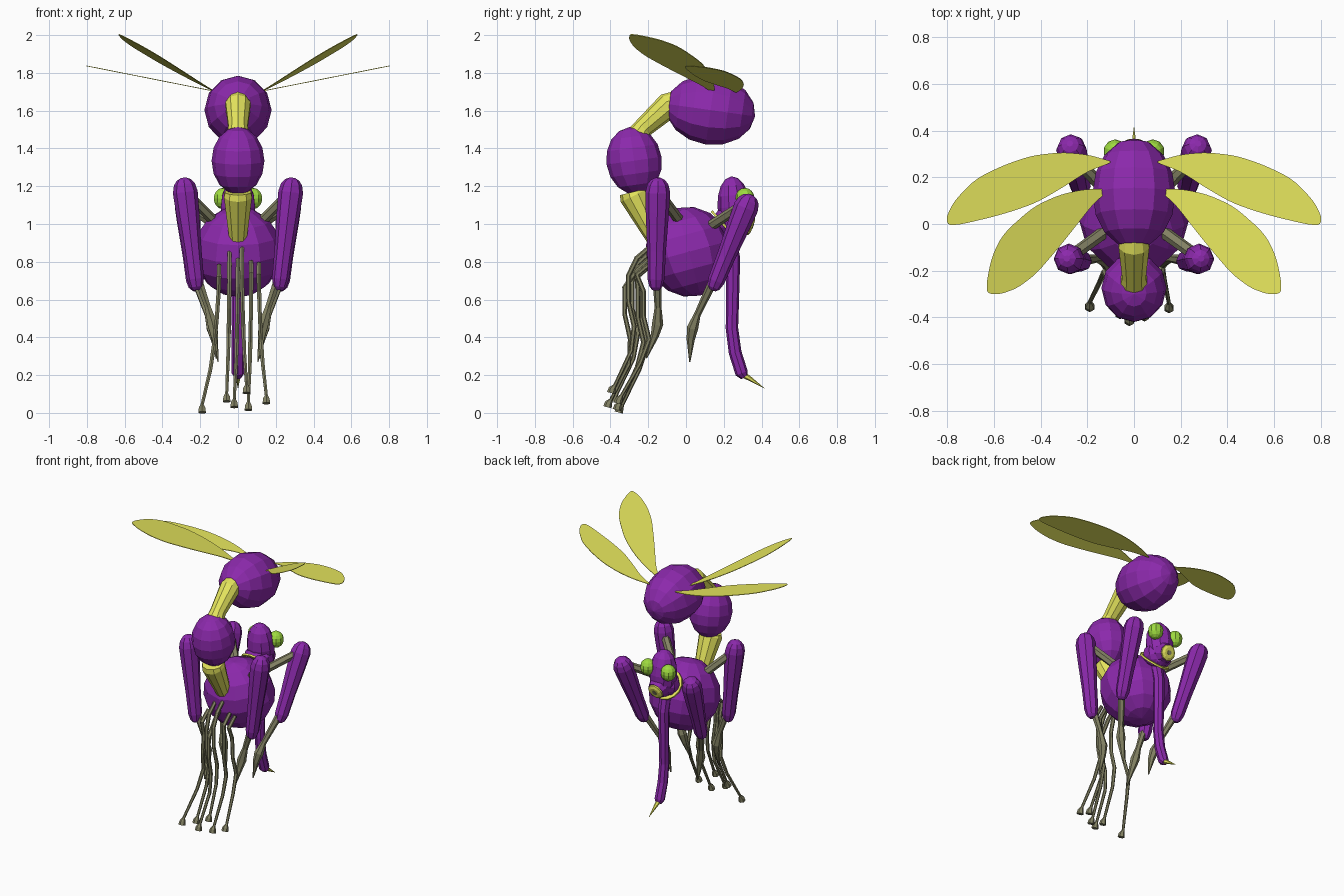
import bpy, bmesh, math
from mathutils import Vector, Matrix

old = bpy.data.objects.get("Cube")
if old:
    bpy.data.objects.remove(old)


def material(name, rgb):
    m = bpy.data.materials.new(name)
    m.use_nodes = True
    m.diffuse_color = (*rgb, 1)
    m.node_tree.nodes["Principled BSDF"].inputs["Base Color"].default_value = (*rgb, 1)
    return m


purple = material("purple", (0.26, 0.022, 0.41))
yellow = material("yellow", (0.79, 0.79, 0.11))
olive = material("olive grey", (0.235, 0.23, 0.13))
green = material("lime green", (0.34, 0.70, 0.05))


def finish(name, bm, mat):
    bmesh.ops.recalc_face_normals(bm, faces=bm.faces)
    me = bpy.data.meshes.new(name)
    bm.to_mesh(me)
    bm.free()
    me.materials.append(mat)
    ob = bpy.data.objects.new(name, me)
    bpy.context.collection.objects.link(ob)
    return ob


def ellipsoid(name, centre, radii, mat, tilt=0, segments=12, rings=8):
    """Faceted ball, tilted about the x axis."""
    bm = bmesh.new()
    bmesh.ops.create_uvsphere(bm, u_segments=segments, v_segments=rings, radius=1)
    turn = Matrix.Rotation(math.radians(tilt), 4, 'X')
    bm.transform(Matrix.Translation(centre) @ turn @ Matrix.Diagonal((*radii, 1)))
    return finish(name, bm, mat)


def tube(name, points, radii, mat, sides=6):
    """Capped tube swept along points, with one radius per point."""
    pts = [Vector(p) for p in points]
    bm = bmesh.new()
    rings = []
    for i, p in enumerate(pts):
        d = (pts[min(i + 1, len(pts) - 1)] - pts[max(i - 1, 0)]).normalized()
        u = d.cross(Vector((1, 0, 0))).normalized()
        v = d.cross(u)
        angles = [math.tau * k / sides for k in range(sides)]
        rings.append([bm.verts.new(p + radii[i] * (math.cos(a) * u + math.sin(a) * v))
                      for a in angles])
    for a, b in zip(rings, rings[1:]):
        for k in range(sides):
            n = (k + 1) % sides
            bm.faces.new((a[k], a[n], b[n], b[k]))
    bm.faces.new(rings[0])
    bm.faces.new(rings[-1])
    return finish(name, bm, mat)


def rounded_limb(name, top, bottom, r_top, r_bottom, mat):
    """Tapered limb with rounded ends."""
    a, b = Vector(top), Vector(bottom)
    steps = ((0, .2), (.02, .55), (.06, .83), (.13, 1), (.3, 1), (.65, .93), (.9, .95),
             (.97, .75), (1, .4))
    tube(name, [a.lerp(b, t) for t, _ in steps],
         [(r_top + (r_bottom - r_top) * t) * k for t, k in steps], mat, 8)


def wing(name, side, outline, slope_x, slope_y):
    """Thin plate, outline drawn from above, rounded by cutting corners."""
    for _ in range(2):
        pts = [Vector(p) for p in outline]
        outline = [p.lerp(q, t) for p, q in zip(pts, pts[1:] + pts[:1]) for t in (.2, .8)]
    bm = bmesh.new()
    face = bm.faces.new([bm.verts.new((side * x, y, 1.70 + slope_x * (x - .12) + slope_y * (y - .12)))
                         for x, y in outline])
    made = bmesh.ops.extrude_face_region(bm, geom=[face])["geom"]
    bmesh.ops.translate(bm, vec=(0, 0, 0.004),
                        verts=[g for g in made if isinstance(g, bmesh.types.BMVert)])
    finish(name, bm, yellow)


# Three body balls and the waists that join them
ellipsoid("thorax", (0, 0.015, 0.853), (0.235, 0.228, 0.24), purple, 15)
ellipsoid("middle_abdomen", (0, -0.275, 1.335), (0.14, 0.147, 0.18), purple, 8)
ellipsoid("rear_abdomen", (0, 0.13, 1.603), (0.178, 0.184, 0.238), purple, 82)
tube("lower_waist", [(0, -0.16, 0.92), (0, -0.275, 1.15), (0, -0.28, 1.17)],
     [0.048, 0.078, 0.072], yellow, 10)
tube("upper_waist", [(0, -0.245, 1.48), (0, -0.225, 1.51), (0, -0.09, 1.63), (0, -0.05, 1.645)],
     [0.06, 0.053, 0.069, 0.06], yellow, 10)

# Head, neck ring, mouth and eyes
ellipsoid("head", (0, 0.255, 1.09), (0.095, 0.088, 0.163), purple, 5, 10, 8)
ellipsoid("head_base", (0, 0.235, 1.015), (0.1, 0.09, 0.085), purple, 0, 10, 8)
tube("neck_ring", [(0, 0.201, 0.986), (0, 0.21, 0.994)], [0.105, 0.105], yellow, 14)
tube("snout", [(0, 0.25, 1.03), (0, 0.305, 1.005), (0, 0.338, 0.993)],
     [0.085, 0.07, 0.057], purple, 10)
tube("mouth", [(0, 0.33, 0.996), (0, 0.346, 0.99), (0, 0.354, 0.987)],
     [0.055, 0.053, 0.035], yellow, 10)
tube("mouth_opening", [(0, 0.350, 0.9885), (0, 0.356, 0.986)], [0.016, 0.016], olive, 8)
for side, label in ((1, "left"), (-1, "right")):
    ellipsoid(label + "_eye", (side * 0.08, 0.312, 1.135), (0.051, 0.051, 0.056), green, 0, 10, 8)

# Trunk and its sting
tube("trunk",
     [(0, 0.17, 0.93), (0, 0.235, 0.9), (0, 0.25, 0.82), (0, 0.247, 0.6),
      (0, 0.243, 0.45), (0, 0.26, 0.32), (0, 0.295, 0.21), (0, 0.31, 0.19)],
     [0.04, 0.04, 0.037, 0.034, 0.033, 0.034, 0.034, 0.02], purple, 8)
tube("sting", [(0, 0.30, 0.205), (0, 0.34, 0.18), (0, 0.415, 0.13)],
     [0.018, 0.012, 0.001], yellow)

# Wings, narrow at the root and broad towards the tip
REAR_WING = [(.1, .27), (.2, .298), (.31, .308), (.44, .293), (.56, .252), (.68, .193), (.77, .1),
             (.805, .03), (.798, -.005), (.74, -.002), (.56, .042), (.42, .09), (.3, .16),
             (.2, .225), (.1, .262)]
FRONT_WING = [(.12, .152), (.22, .148), (.32, .125), (.43, .075), (.56, -.04), (.61, -.14),
              (.632, -.25), (.63, -.298), (.575, -.302), (.5, -.275), (.42, -.215), (.33, -.11),
              (.25, -.01), (.18, .08), (.12, .135)]

# Paired wings and legs
for side, label in ((1, "left"), (-1, "right")):
    wing(label + "_rear_wing", side, REAR_WING, 0.198, 0)
    wing(label + "_front_wing", side, FRONT_WING, 0.495, -0.12)

    def at(x, y, z):
        return (side * x, y, z)

    rounded_limb(label + "_front_thigh", at(.288, -.148, 1.245), at(.218, -.16, .65),
                 .069, .045, purple)
    rounded_limb(label + "_hind_thigh", at(.275, .345, 1.155), at(.225, .14, .65),
                 .069, .045, purple)
    tube(label + "_front_strut", [at(.08, 0, .97), at(.28, -.145, 1.17)], [.028, .026], olive)
    tube(label + "_hind_strut", [at(.08, .1, .97), at(.27, .30, 1.1)], [.028, .026], olive)
    tube(label + "_front_shin",
         [at(.215, -.155, .72), at(.16, -.148, .56), at(.135, -.15, .47),
          at(.125, -.165, .41), at(.115, -.21, .29)],
         [.024, .018, .03, .022, .004], olive)
    tube(label + "_hind_shin",
         [at(.22, .14, .69), at(.16, .06, .52), at(.14, .035, .45),
          at(.125, .025, .39), at(.105, .02, .27)],
         [.024, .018, .03, .022, .003], olive)

# Hanging tendrils with flared feet: top x and z, foot x, y and z, sway
TENDRILS = [(-.10, .78, -.19, -.35, .012, .07), (-.045, .85, -.06, -.38, .07, .02),
            (0, .82, -.02, -.41, .04, -.02), (.02, .88, .045, -.39, .115, 0),
            (.07, .80, .055, -.36, .025, .05), (.11, .79, .15, -.355, .06, .08)]
PROFILE = [(0, -.19, 0), (.08, -.26, 0), (.2, -.305, 1), (.38, -.305, 1), (.55, -.275, 1), (.72, -.29, .6)]
for i, (tx, tz, fx, fy, fz, sway) in enumerate(TENDRILS):
    path = [(tx + (fx - tx) * t * t, y + sway * k, tz + (fz - tz) * t) for t, y, k in PROFILE]
    path += [(fx, fy + .014, fz + .032), (fx, fy, fz + .012), (fx, fy - .006, fz - .01)]
    tube(f"tendril_{i + 1}", path,
         [.012, .014, .013, .012, .013, .011, .009, .02, .023], olive)
